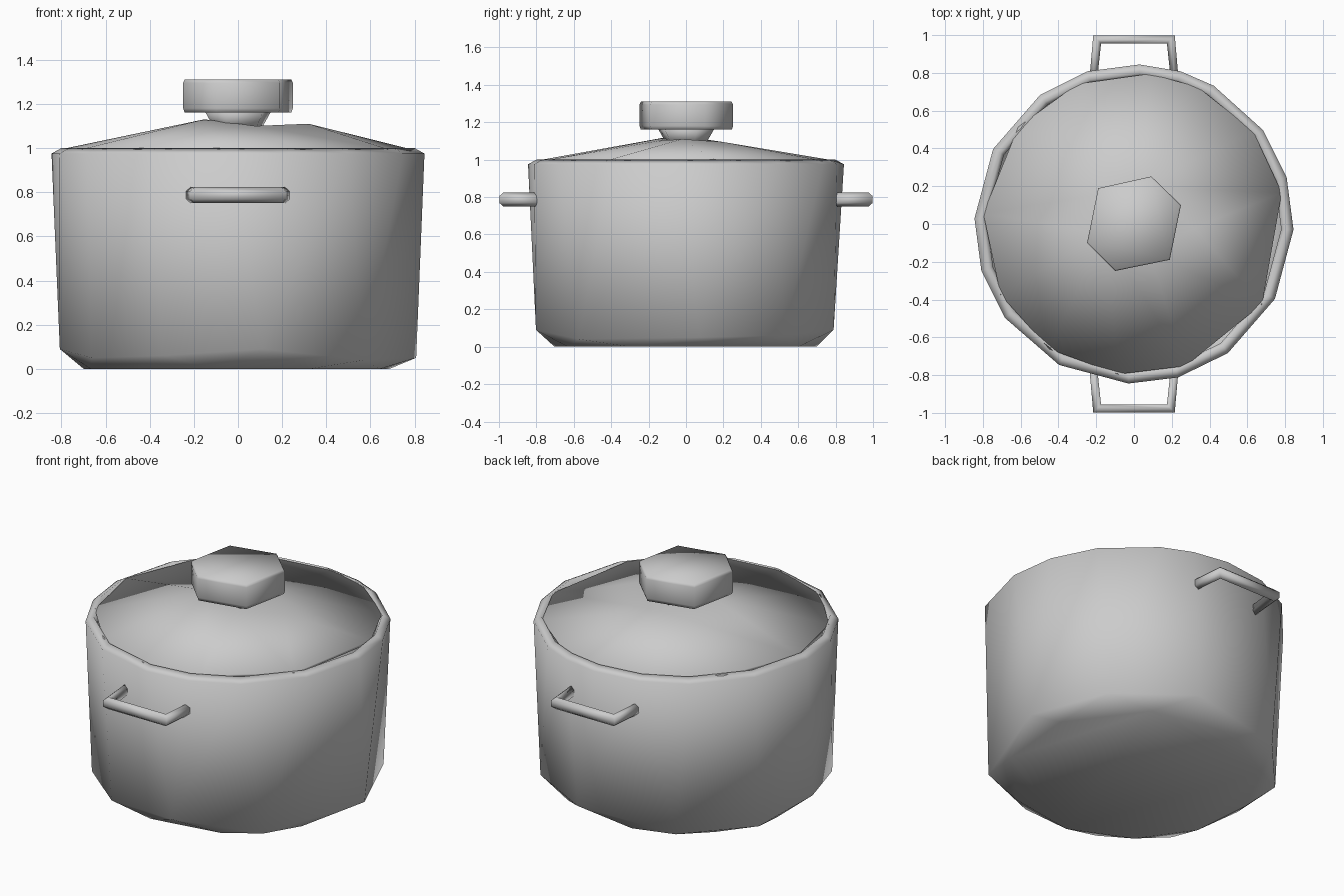
import bpy, bmesh
from math import radians, cos, sin, pi
from mathutils import Vector

cube = bpy.data.objects.get("Cube")
if cube:
    bpy.data.objects.remove(cube, do_unlink=True)

metal = bpy.data.materials.new("grey_metal")
metal.use_nodes = True
metal.diffuse_color = (0.6, 0.6, 0.6, 1)
metal.node_tree.nodes["Principled BSDF"].inputs["Base Color"].default_value = (0.6, 0.6, 0.6, 1)


def finish(bm, name):
    bmesh.ops.recalc_face_normals(bm, faces=bm.faces)
    mesh = bpy.data.meshes.new(name)
    bm.to_mesh(mesh)
    bm.free()
    mesh.materials.append(metal)
    mesh.shade_smooth()
    obj = bpy.data.objects.new(name, mesh)
    bpy.context.collection.objects.link(obj)
    return obj


def ring(angles, radius, heights):
    """Ring as sorted (angle, radius, height) triples; heights repeat."""
    return [(a, radius, heights[i % len(heights)]) for i, a in enumerate(sorted(angles))]


def stitch(bm, low, high):
    """Join two rings of different vertex counts by walking round both."""
    i = j = 0
    n, m = len(low), len(high)

    def angle(loop, k):
        return loop[k % len(loop)][0] + 360 * (k // len(loop))

    while i < n or j < m:
        a, b = low[i % n][1], high[j % m][1]
        if j >= m or (i < n and angle(low, i + 1) <= angle(high, j + 1)):
            i += 1
            bm.faces.new((a, low[i % n][1], b))
        else:
            j += 1
            bm.faces.new((a, high[j % m][1], b))


def lathe(name, rings, cap_low=True, cap_high=True):
    bm = bmesh.new()
    loops = [[(a, bm.verts.new((r * cos(radians(a)), r * sin(radians(a)), z)))
              for a, r, z in points] for points in rings]
    for low, high in zip(loops, loops[1:]):
        stitch(bm, low, high)
    if cap_low:
        bm.faces.new([v for _, v in loops[0]])
    if cap_high:
        bm.faces.new([v for _, v in loops[-1]])
    return finish(bm, name)


# Pot: few-sided base flaring into a rounder rim with a thin inner lip
rim_angles = [17, 36, 60, 73, 88, 107, 126, 152, 178,
              197, 216, 242, 268, 286, 306, 332, 358]
base_angles = [5, 40, 77, 121, 155, 185, 215, 245, 278, 315]
lathe("pot_body", [
    ring([15, 58, 100, 138, 170, 200, 230, 262, 297, 335], 0.71, [0.0]),
    ring(base_angles, 0.81, [0.05, 0.06, 0.09, 0.04, 0.04, 0.09]),
    ring(rim_angles, 0.845, [0.975]),
    ring(rim_angles, 0.80, [1.0]),
    ring(rim_angles, 0.78, [0.96]),
], cap_high=False)

# Lid: shallow uneven cone with a small ridge on top
lid_edge = [12, 38, 65, 84, 112, 140, 176, 208, 236, 264, 290, 328]
lathe("lid", [
    ring(lid_edge, 0.79, [0.975]),
    ring(lid_edge, 0.80, [0.995]),
    [(76, 0.2, 1.095), (198, 0.16, 1.13), (298, 0.17, 1.10), (356, 0.32, 1.11)],
])

# Knob: tapered neck under a six-sided grip
knob_angles = [22, 70, 135, 202, 248, 315]
lathe("knob_neck", [ring(knob_angles, 0.11, [1.08]), ring(knob_angles, 0.17, [1.18])])
lathe("knob", [ring(knob_angles, 0.26, [1.16]), ring(knob_angles, 0.268, [1.18]),
               ring(knob_angles, 0.268, [1.295]), ring(knob_angles, 0.26, [1.31])])


# Handles: six-sided bar bent into a bracket on the front and back
def handle(name, side):
    bm = bmesh.new()
    path = [(-0.215, 0.77), (-0.195, 0.977), (0.195, 0.977), (0.215, 0.77)]
    across = [(1, 0), (1, 1), (-1, 1), (-1, 0)]
    loops = []
    for (x, y), (dx, dy) in zip(path, across):
        out = Vector((-dx if x < 0 and dx > 0 else abs(dx), dy))
        loops.append([])
        for k in range(6):
            t = k * pi / 3
            s = 0.024 * sin(t)
            loops[-1].append(bm.verts.new((x + out.x * s, side * (y + out.y * s),
                                           0.787 + 0.037 * cos(t))))
    for a, b in zip(loops, loops[1:]):
        for k in range(6):
            n = (k + 1) % 6
            bm.faces.new((a[k], a[n], b[n], b[k]))
    for end in (loops[0], loops[-1]):
        bm.faces.new(end)
    return finish(bm, name)


handle("front_handle", -1)
handle("back_handle", 1)
